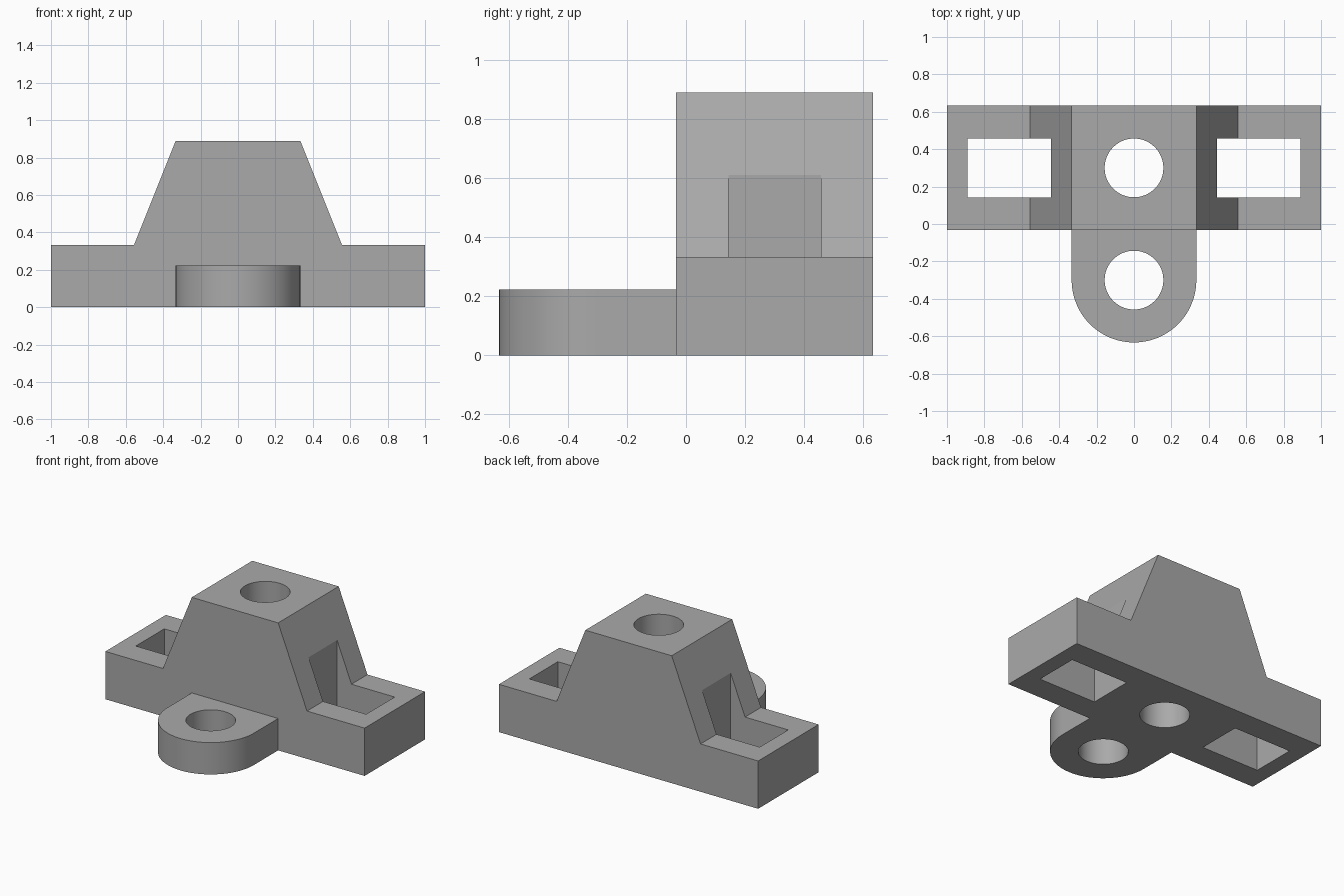
import bpy
import bmesh
import math

cube = bpy.data.objects.get("Cube")
if cube:
    bpy.data.objects.remove(cube, do_unlink=True)

U = 1 / 9            # one drawing unit
MID_Y = 0.3          # centre line of the base block
LUG_Y = -0.3         # centre of the front lug
HOLE_R = 0.157

grey = bpy.data.materials.new("plain grey")
grey.use_nodes = True
colour = (0.4, 0.4, 0.4, 1)
grey.diffuse_color = colour
grey.node_tree.nodes["Principled BSDF"].inputs["Base Color"].default_value = colour


def extrude_profile(name, points, move):
    """Fill a closed profile and push it along a vector."""
    bm = bmesh.new()
    face = bm.faces.new([bm.verts.new(p) for p in points])
    grown = bmesh.ops.extrude_face_region(bm, geom=[face])["geom"]
    verts = [g for g in grown if isinstance(g, bmesh.types.BMVert)]
    bmesh.ops.translate(bm, verts=verts, vec=move)
    bmesh.ops.recalc_face_normals(bm, faces=bm.faces)
    mesh = bpy.data.meshes.new(name)
    bm.to_mesh(mesh)
    bm.free()
    mesh.materials.append(grey)
    obj = bpy.data.objects.new(name, mesh)
    bpy.context.collection.objects.link(obj)
    return obj


def arc(radius, y, start, end, steps):
    return [(radius * math.cos(start + (end - start) * i / steps),
             y + radius * math.sin(start + (end - start) * i / steps))
            for i in range(steps + 1)]


def combine(target, other, operation):
    """Apply a boolean and remove the helper object."""
    other.hide_render = True
    mod = target.modifiers.new(operation.lower(), 'BOOLEAN')
    mod.operation = operation
    mod.solver = 'EXACT'
    mod.object = other
    bpy.context.view_layer.objects.active = target
    bpy.ops.object.modifier_apply(modifier=mod.name)
    bpy.data.objects.remove(other, do_unlink=True)


# Base block with its raised, tapered centre
half = [(9 * U, 0), (9 * U, 3 * U), (5 * U, 3 * U), (3 * U, 8 * U)]
outline = half + [(-x, z) for x, z in reversed(half)]
bracket = extrude_profile("bracket_body",
                          [(x, MID_Y - 3 * U, z) for x, z in outline],
                          (0, 6 * U, 0))

# Rounded front lug, rooted in the block
root = 0.05
lug_outline = [(3 * U, root), (-3 * U, root)] + arc(3 * U, LUG_Y, math.pi, 2 * math.pi, 48)
lug = extrude_profile("front_lug", [(x, y, 0) for x, y in lug_outline], (0, 0, 2 * U))
combine(bracket, lug, 'UNION')

# Bolt holes through the centre and the lug
for y in (MID_Y, LUG_Y):
    ring = arc(HOLE_R, y, 0, 2 * math.pi, 64)[:-1]
    drill = extrude_profile("hole_cutter", [(px, py, -0.1) for px, py in ring], (0, 0, 1.2))
    combine(bracket, drill, 'DIFFERENCE')

# Rectangular slots through both feet, biting into the slopes
for side in (-1, 1):
    corners = [(4, -1), (8, -1), (8, 1), (4, 1)]
    slot = extrude_profile("slot_cutter",
                           [(side * x * U, MID_Y + s * HOLE_R, -0.1) for x, s in corners],
                           (0, 0, 1.2))
    combine(bracket, slot, 'DIFFERENCE')

# Smooth round walls, crisp edges
bpy.ops.object.select_all(action='DESELECT')
bracket.select_set(True)
bpy.context.view_layer.objects.active = bracket
bpy.ops.object.shade_smooth_by_angle(angle=math.radians(20))
